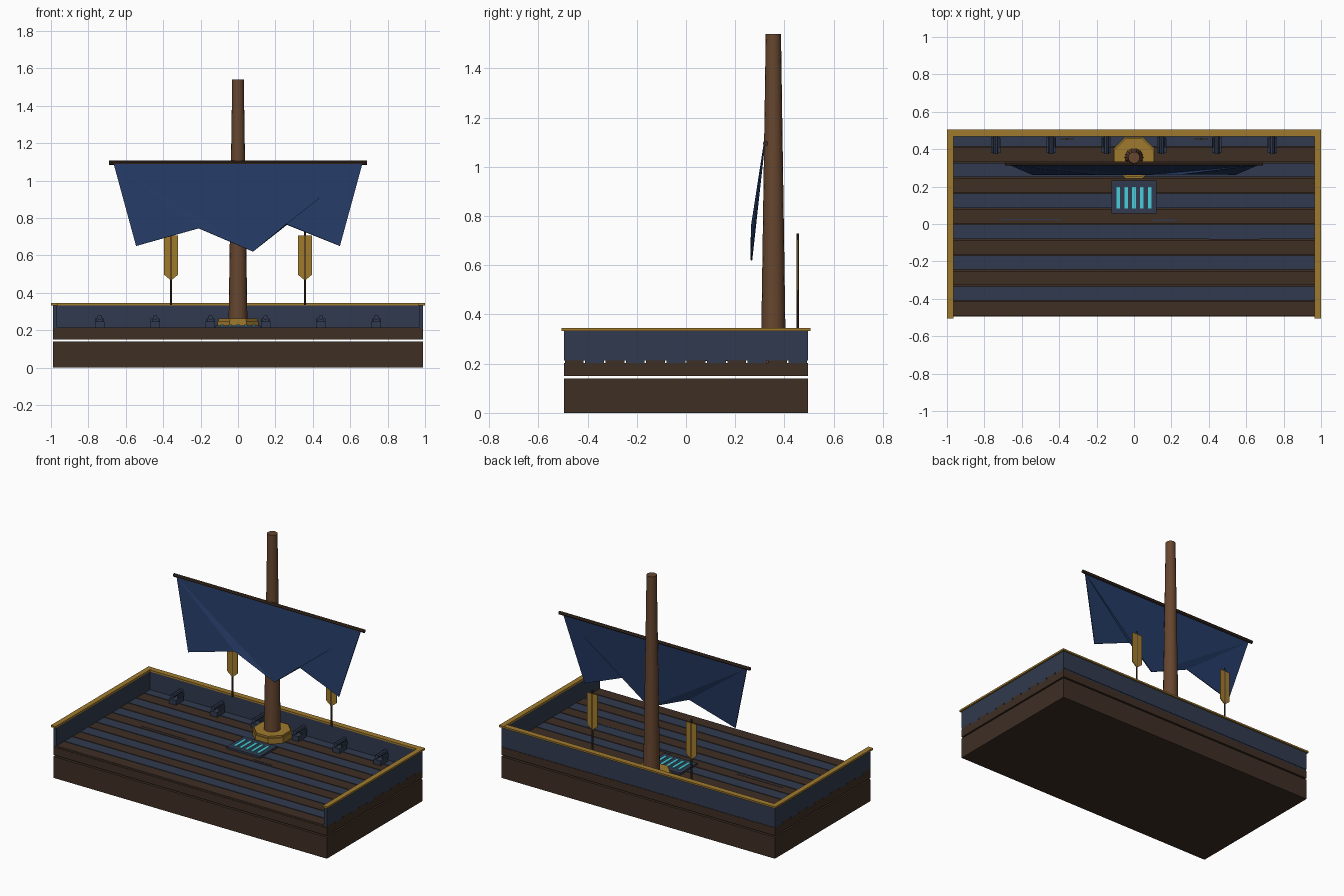
import bpy, bmesh, math
from mathutils import Matrix, Vector

if "Cube" in bpy.data.objects:
    bpy.data.objects.remove(bpy.data.objects["Cube"])


def material(name, r, g, b):
    def lin(c):
        c /= 255
        return c / 12.92 if c <= 0.04045 else ((c + 0.055) / 1.055) ** 2.4
    m = bpy.data.materials.new(name)
    m.diffuse_color = (lin(r), lin(g), lin(b), 1)
    m.use_nodes = True
    m.node_tree.nodes["Principled BSDF"].inputs["Base Color"].default_value = m.diffuse_color
    return m


BROWN = material("dark brown wood", 62, 46, 36)
NAVY = material("slate navy", 48, 58, 78)
MAST = material("mast wood", 102, 70, 47)
GOLD = material("old gold", 160, 122, 46)
SAIL = material("sail blue", 36, 58, 100)
CYAN = material("glowing cyan", 72, 205, 218)


def finish(name, bm, mat, smooth=False):
    bmesh.ops.recalc_face_normals(bm, faces=bm.faces)
    me = bpy.data.meshes.new(name)
    bm.to_mesh(me)
    bm.free()
    me.materials.append(mat)
    ob = bpy.data.objects.new(name, me)
    bpy.context.collection.objects.link(ob)
    if smooth:
        bpy.ops.object.select_all(action='DESELECT')
        ob.select_set(True)
        bpy.context.view_layer.objects.active = ob
        bpy.ops.object.shade_smooth_by_angle(angle=math.radians(35))
    return ob


def box(name, x, y, z, mat):
    """Box from (min, max) pairs on each axis."""
    bm = bmesh.new()
    size = [b - a for a, b in (x, y, z)]
    mid = [(a + b) / 2 for a, b in (x, y, z)]
    bmesh.ops.create_cube(bm, size=1, matrix=Matrix.Translation(mid) @ Matrix.Diagonal((*size, 1)))
    return finish(name, bm, mat)


def rod(name, a, b, r1, r2, mat, sides=12, turn=0.0, smooth=True):
    """Cylinder or cone between two points."""
    a, b = Vector(a), Vector(b)
    bm = bmesh.new()
    rot = Vector((0, 0, 1)).rotation_difference(b - a).to_matrix().to_4x4()
    bmesh.ops.create_cone(bm, cap_ends=True, segments=sides, radius1=r1, radius2=r2,
                          depth=(b - a).length,
                          matrix=Matrix.Translation((a + b) / 2) @ rot @ Matrix.Rotation(turn, 4, 'Z'))
    return finish(name, bm, mat, smooth)


def sheet(name, points, thickness, mat):
    """Thin panel from an outline, thickened."""
    bm = bmesh.new()
    f = bm.faces.new([bm.verts.new(p) for p in points])
    bmesh.ops.triangulate(bm, faces=[f])
    ob = finish(name, bm, mat)
    mod = ob.modifiers.new("thickness", 'SOLIDIFY')
    mod.thickness = thickness
    mod.offset = 0
    return ob


# Hull and deck base, separated by a narrow gap
box("hull", (-0.99, 0.99), (-0.495, 0.495), (0, 0.14), BROWN)
box("deck_base", (-0.99, 0.99), (-0.495, 0.495), (0.15, 0.202), BROWN)

# Deck planks in alternating colours
step = 0.99 / 12
for i in range(12):
    y = -0.495 + i * step
    box(f"plank_{i + 1}", (-0.99, 0.99), (y + 0.003, y + step - 0.003), (0.202, 0.213),
        NAVY if i % 2 else BROWN)

# Worn marks on the deck
for x0, x1, y in ((-0.72, -0.39, 0.025), (0.10, 0.23, 0.02), (0.40, 0.67, -0.08)):
    box("deck_scratch", (x0, x1), (y - 0.003, y + 0.003), (0.212, 0.215), NAVY)

# Bulwarks and gold rails on the two ends and the back
for s, side in ((-1, "left"), (1, "right")):
    box(f"{side}_wall", sorted((s * 0.968, s * 0.99)), (-0.495, 0.495), (0.212, 0.335), NAVY)
    box(f"{side}_rail", sorted((s * 0.966, s)), (-0.505, 0.505), (0.333, 0.345), GOLD)
box("back_wall", (-0.968, 0.968), (0.473, 0.495), (0.212, 0.335), NAVY)
box("back_rail", (-0.966, 0.966), (0.468, 0.505), (0.333, 0.344), GOLD)

# Small deck guns along the back wall
for s in (-1, 1):
    for x in (0.148, 0.443, 0.74):
        x *= s
        box("gun_base", (x - 0.025, x + 0.025), (0.38, 0.46), (0.213, 0.245), NAVY)
        rod("gun_barrel", (x, 0.375, 0.268), (x, 0.475, 0.268), 0.013, 0.013, NAVY, 8)
        for k in (-1, 1):
            cx = x + k * 0.019
            box("gun_cheek", (cx - 0.005, cx + 0.005), (0.41, 0.465), (0.24, 0.262), NAVY)

# Mast with octagonal gold collar
rod("mast", (0, 0.355, 0.2), (0, 0.355, 1.54), 0.051, 0.031, MAST, 16)
rod("collar", (0, 0.355, 0.213), (0, 0.355, 0.25), 0.12, 0.12, GOLD, 8, math.pi / 8, False)
rod("collar_top", (0, 0.355, 0.25), (0, 0.355, 0.262), 0.112, 0.112, GOLD, 8, math.pi / 8, False)

# Yard and ragged sail
rod("yard", (-0.69, 0.323, 1.095), (0.69, 0.323, 1.095), 0.011, 0.011, BROWN, 8)
outline = ((-0.665, 1.09), (-0.545, 0.65), (-0.21, 0.745), (0.08, 0.62),
           (0.26, 0.765), (0.545, 0.65), (0.665, 1.09))
sheet("sail", [(x, 0.318 if z > 1 else 0.266, z) for x, z in outline], 0.006, SAIL)

# Deck grate with glowing slots
box("grate", (-0.12, 0.12), (0.055, 0.232), (0.21, 0.226), NAVY)
for i in range(-2, 3):
    box("grate_light", (i * 0.042 - 0.01, i * 0.042 + 0.01), (0.083, 0.197), (0.222, 0.231), CYAN)

# Pennants on thin poles behind the sail
for s in (-1, 1):
    x = s * 0.358
    rod("pennant_pole", (x, 0.455, 0.335), (x, 0.455, 0.728), 0.005, 0.005, BROWN, 6)
    shape = ((-0.038, 0.705), (-0.038, 0.497), (0, 0.465), (0.038, 0.497), (0.038, 0.705))
    sheet("pennant", [(x + dx, 0.455, z) for dx, z in shape], 0.006, GOLD)
